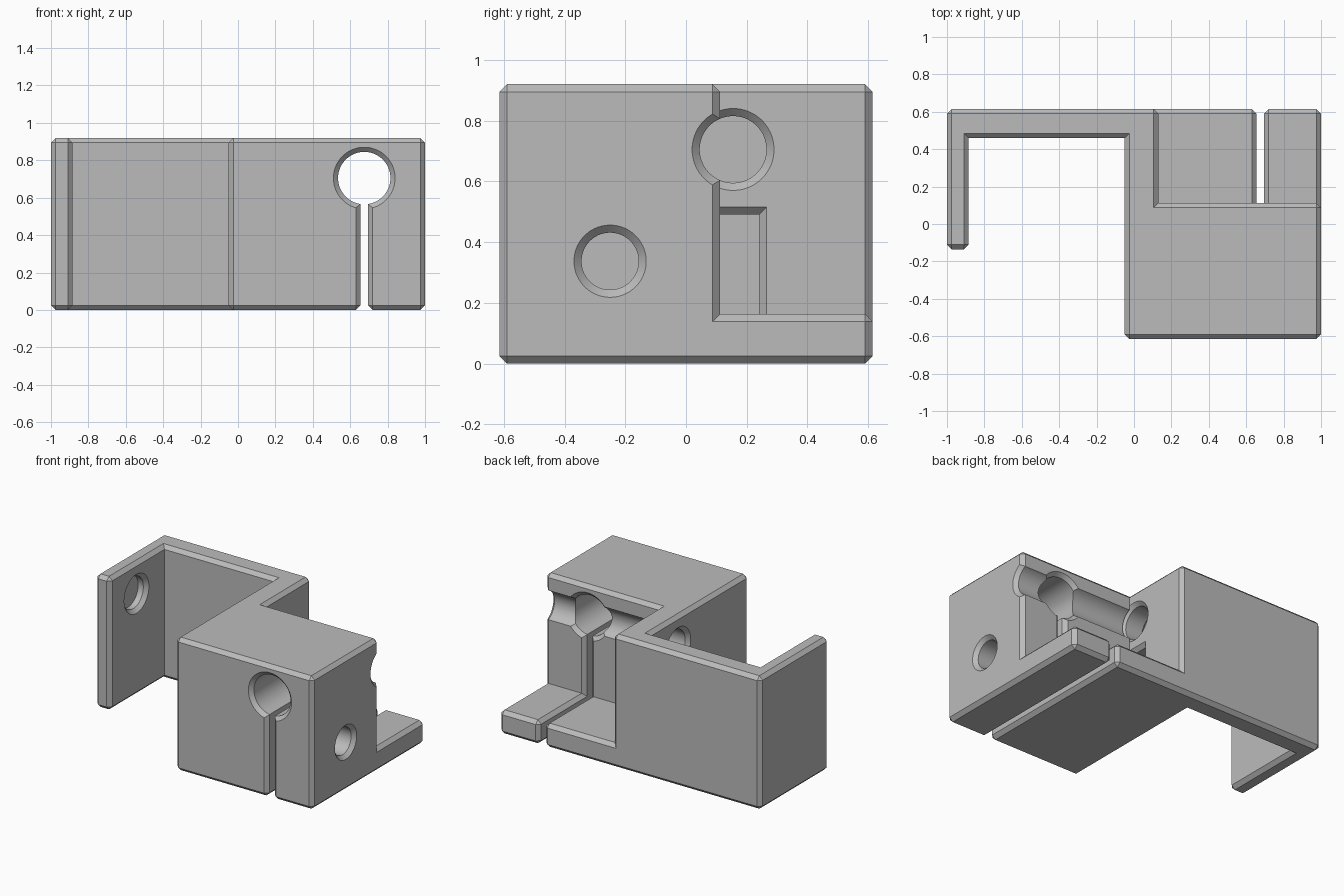
import bpy, bmesh, math
from mathutils import Matrix, Vector

default = bpy.data.objects.get("Cube")
if default:
    bpy.data.objects.remove(default, do_unlink=True)

CH = 0.025            # chamfer width on every outer edge
HEIGHT = 0.92
FRONT, BACK = -0.615, 0.615
NOTCH_Y, NOTCH_X, FLOOR = 0.112, 0.13, 0.163
BLOCK_X, ARM_X = -0.05, -0.885

grey = bpy.data.materials.new("plain grey")
grey.use_nodes = True
colour = (0.5, 0.5, 0.5, 1)
grey.diffuse_color = colour
grey.node_tree.nodes["Principled BSDF"].inputs["Base Color"].default_value = colour


def make_object(name, bm):
    bmesh.ops.recalc_face_normals(bm, faces=bm.faces)
    mesh = bpy.data.meshes.new(name)
    bm.to_mesh(mesh)
    bm.free()
    mesh.materials.append(grey)
    obj = bpy.data.objects.new(name, mesh)
    bpy.context.collection.objects.link(obj)
    return obj


def prism(name, outline, z0, z1):
    bm = bmesh.new()
    face = bm.faces.new([bm.verts.new((x, y, z0)) for x, y in outline])
    top = bmesh.ops.extrude_face_region(bm, geom=[face])["geom"]
    verts = [v for v in top if isinstance(v, bmesh.types.BMVert)]
    bmesh.ops.translate(bm, verts=verts, vec=(0, 0, z1 - z0))
    return make_object(name, bm)


def box(name, x0, x1, y0, y1, z0, z1):
    return prism(name, [(x0, y0), (x1, y0), (x1, y1), (x0, y1)], z0, z1)


def lathe(name, axis, centre, profile, steps=64):
    """Closed solid of revolution; profile holds (position along axis, radius)."""
    bm = bmesh.new()
    rings = []
    for t, r in profile:
        ring = []
        for i in range(steps):
            a = 2 * math.pi * (i + 0.5) / steps
            u, v = r * math.cos(a), r * math.sin(a)
            co = (t, u, v) if axis == "X" else (u, t, v)
            ring.append(bm.verts.new(Vector(co) + Vector(centre)))
        rings.append(ring)
    for a, b in zip(rings, rings[1:]):
        for i in range(steps):
            j = (i + 1) % steps
            bm.faces.new((a[i], a[j], b[j], b[i]))
    bm.faces.new(rings[0])
    bm.faces.new(rings[-1])
    return make_object(name, bm)


def cut(target, cutter):
    mod = target.modifiers.new("cut", "BOOLEAN")
    mod.operation = "DIFFERENCE"
    mod.solver = "EXACT"
    mod.object = cutter
    bpy.context.view_layer.objects.active = target
    bpy.ops.object.modifier_apply(modifier=mod.name)
    bpy.data.objects.remove(cutter, do_unlink=True)


# Main body: block, back wall and side arm as one plan outline
body = prism("clamp_bracket", [
    (-1, BACK), (-1, -0.135), (ARM_X, -0.135), (ARM_X, 0.46),
    (BLOCK_X, 0.46), (BLOCK_X, FRONT), (1, FRONT), (1, BACK)], 0, HEIGHT)

# Rear notch, wire opening in its side wall, and clamp slit
cut(body, box("notch", NOTCH_X, 1.2, NOTCH_Y, 0.9, FLOOR, 1.2))
cut(body, box("wire_opening", -0.2, 0.3, NOTCH_Y, 0.24, FLOOR, 0.49))
cut(body, box("slit", 0.655, 0.695, -0.9, 0.9, -0.2, 0.62))

# Chamfer the convex edges
bm = bmesh.new()
bm.from_mesh(body.data)
bmesh.ops.remove_doubles(bm, verts=bm.verts, dist=0.0005)
bmesh.ops.dissolve_limit(bm, angle_limit=math.radians(1),
                         verts=bm.verts, edges=bm.edges)
bm.normal_update()
convex = [e for e in bm.edges
          if e.is_manifold and e.calc_face_angle_signed(0) > 0.5]
bmesh.ops.bevel(bm, geom=convex, offset=CH, offset_type="OFFSET",
                segments=1, profile=0.5, affect="EDGES", clamp_overlap=False)
bm.to_mesh(body.data)
bm.free()

# Main bore, countersunk at the front and at the notch wall
r = 0.14
cut(body, lathe("bore", "Y", (0.675, 0, 0.705), [
    (FRONT - 0.1, r + CH), (FRONT, r + CH), (FRONT + CH, r),
    (NOTCH_Y - CH, r), (NOTCH_Y, r + CH), (0.4, r + CH)]))

# Cross rod hole: groove in the block, through the wall, blind in the arm
r = 0.11
cut(body, lathe("rod_hole", "X", (0, 0.155, 0.705), [
    (1.1, r + CH), (1, r + CH), (1 - CH, r), (NOTCH_X + 0.001, r),
    (NOTCH_X, r + CH), (NOTCH_X - CH, r), (BLOCK_X + CH, r),
    (BLOCK_X, r + CH), (ARM_X, r + CH), (ARM_X - CH, r), (-0.95, r)]))

# Clamp screw hole
r = 0.094
cut(body, lathe("screw_hole", "X", (0, -0.25, 0.337), [
    (1.1, r + CH), (1, r + CH), (1 - CH, r), (0.3, r)]))

# Smooth bores with crisp chamfers
bpy.ops.object.select_all(action="DESELECT")
body.select_set(True)
bpy.context.view_layer.objects.active = body
bpy.ops.object.shade_smooth_by_angle(angle=math.radians(20))
